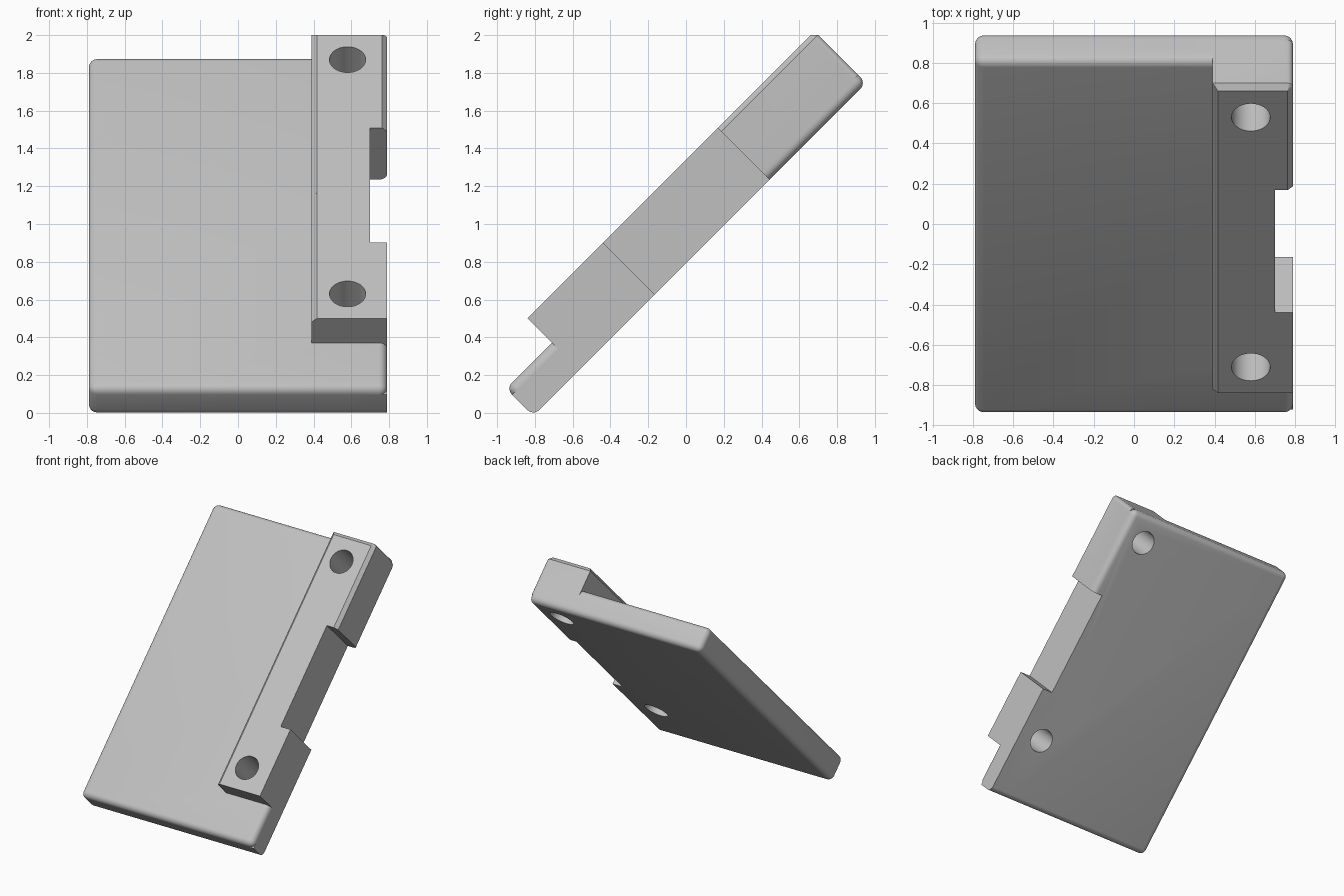
import bpy, bmesh, math

if "Cube" in bpy.data.objects:
    bpy.data.objects.remove(bpy.data.objects["Cube"])

grey = bpy.data.materials.new("light_grey")
grey.use_nodes = True
colour = (0.53, 0.53, 0.53, 1)
grey.diffuse_color = colour
grey.node_tree.nodes["Principled BSDF"].inputs["Base Color"].default_value = colour

# Main sizes before tilting: half width, length ends, underside, plate top, rail top
W, START, END = 0.79, -0.583, 1.91
BASE, PLATE, RAIL = 0.56, 0.765, 0.948
RAIL_START, NOTCH_START, NOTCH_END = -0.24, 0.327, 1.186
ROUND, CHAMFER = 0.045, 0.028


def bevel_where(bm, rule, size, segments):
    edges = [e for e in bm.edges if rule((e.verts[0].co + e.verts[1].co) / 2)]
    bmesh.ops.bevel(bm, geom=edges, offset=size, segments=segments,
                    profile=0.5, affect='EDGES', clamp_overlap=True)


def near(a, b):
    return abs(a - b) < 0.001


def finish(name, bm):
    mesh = bpy.data.meshes.new(name)
    bm.to_mesh(mesh)
    bm.free()
    mesh.materials.append(grey)
    ob = bpy.data.objects.new(name, mesh)
    bpy.context.collection.objects.link(ob)
    return ob


def block(name, xs, ys, zs, *bevels):
    bm = bmesh.new()
    bmesh.ops.create_cube(bm, size=1)
    for v in bm.verts:
        v.co = [r[0] if c < 0 else r[1] for r, c in zip((xs, ys, zs), v.co)]
    for rule, size, segments in bevels:
        bevel_where(bm, rule, size, segments)
    return finish(name, bm)


def hole(name, y):
    bm = bmesh.new()
    bmesh.ops.create_cone(bm, cap_ends=True, segments=48, radius1=0.096,
                          radius2=0.096, depth=1)
    for v in bm.verts:
        v.co.x += 0.58
        v.co.y += y
        v.co.z += PLATE
    return finish(name, bm)


def combine(target, tool, operation):
    mod = target.modifiers.new(tool.name, 'BOOLEAN')
    mod.operation, mod.solver, mod.object = operation, 'EXACT', tool
    bpy.ops.object.select_all(action='DESELECT')
    bpy.context.view_layer.objects.active = target
    target.select_set(True)
    bpy.ops.object.modifier_apply(modifier=mod.name)
    bpy.data.objects.remove(tool)


# Rounded plate
body = block("clamp_plate", (-W, W), (START, END), (BASE, PLATE),
             (lambda c: True, ROUND, 6))

# Square lower right side of the plate, rounded only at its bottom end
side = block("square_side", (0.6, W), (START, NOTCH_START + 0.2), (BASE, PLATE - ROUND),
             (lambda c: near(c.y, START) and near(c.z, BASE), ROUND, 6))

# Raised rail: lower half chamfered on the inner edge, upper half all round
lower = block("rail_lower", (0.39, W), (RAIL_START, 0.8), (BASE + 0.06, RAIL),
              (lambda c: near(c.x, 0.39) and near(c.z, RAIL), CHAMFER, 1))
upper = block("rail_upper", (0.39, W), (0.7, END), (BASE + 0.06, RAIL),
              (lambda c: near(c.x, W) and near(c.y, END), CHAMFER, 4),
              (lambda c: near(c.z, RAIL) and c.y > 0.71, CHAMFER, 1))
for part in (side, lower, upper):
    combine(body, part, 'UNION')

# Side notch and the two bolt holes
combine(body, block("notch", (0.70, 1), (NOTCH_START, NOTCH_END), (0.3, 1.2)), 'DIFFERENCE')
for y in (-0.057, 1.697):
    combine(body, hole("bolt_hole", y), 'DIFFERENCE')

# Shade, then tilt back
bpy.ops.object.shade_smooth_by_angle(angle=math.radians(30))
body.rotation_euler.x = math.radians(45)
